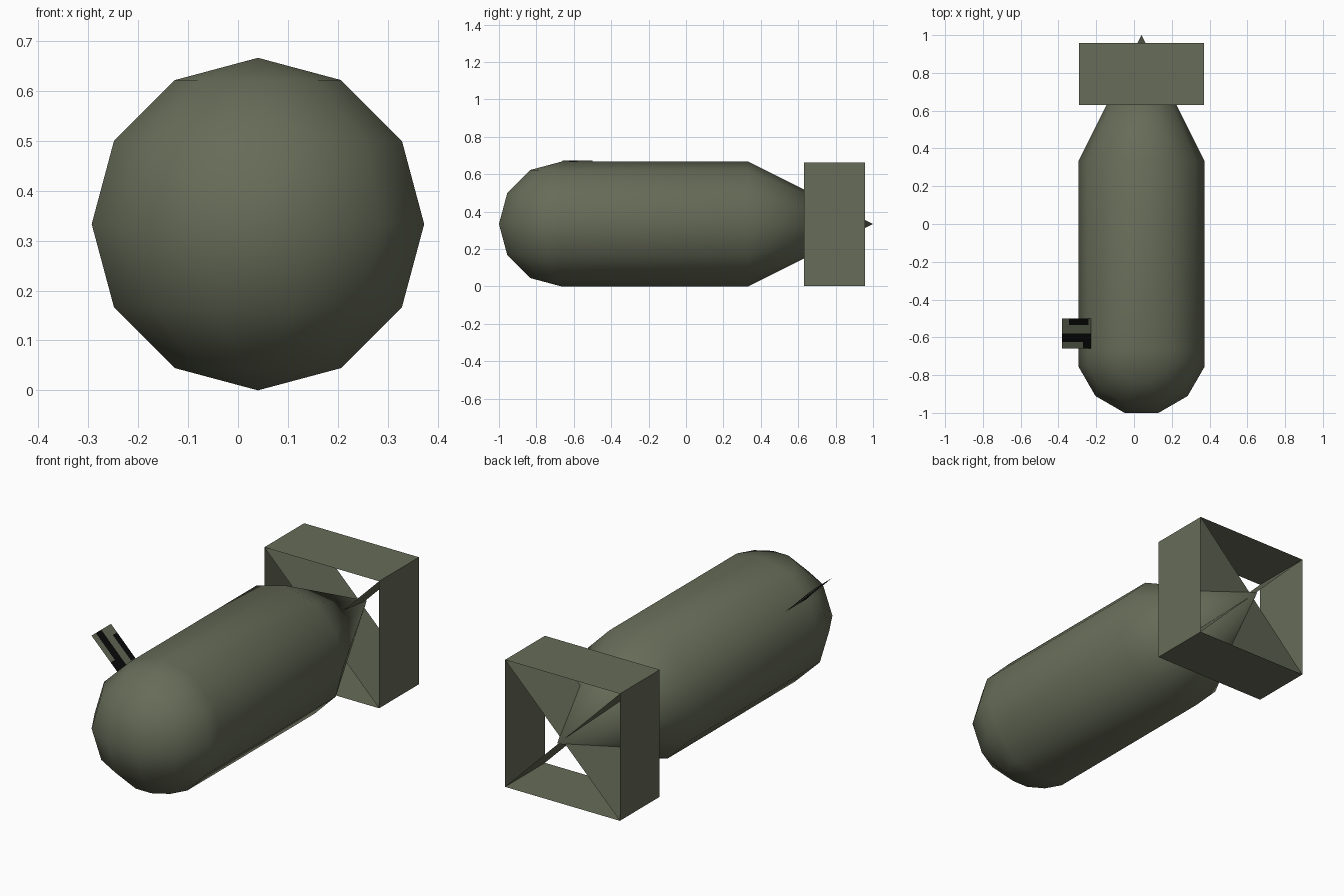
import bpy, bmesh, math
from mathutils import Matrix, Vector

cube = bpy.data.objects.get("Cube")
if cube:
    bpy.data.objects.remove(cube, do_unlink=True)

R = 1 / 3                        # body radius
AXIS = Vector((0.04, 0, R))      # line through the body centre


def material(name, rgb):
    m = bpy.data.materials.new(name)
    m.use_nodes = True
    m.diffuse_color = (*rgb, 1)
    bsdf = m.node_tree.nodes["Principled BSDF"]
    bsdf.inputs["Base Color"].default_value = (*rgb, 1)
    bsdf.inputs["Roughness"].default_value = 0.8
    return m


OLIVE = material("olive_drab", (0.135, 0.15, 0.098))
BLACK = material("black_paint", (0.003, 0.003, 0.003))


def finish(name, bm, mats=(OLIVE,), smooth=False):
    mesh = bpy.data.meshes.new(name)
    bm.to_mesh(mesh)
    bm.free()
    obj = bpy.data.objects.new(name, mesh)
    bpy.context.collection.objects.link(obj)
    for m in mats:
        mesh.materials.append(m)
    if smooth:
        bpy.ops.object.select_all(action="DESELECT")
        obj.select_set(True)
        bpy.context.view_layer.objects.active = obj
        bpy.ops.object.shade_smooth_by_angle(angle=math.radians(35))
    return obj


def extrude_back(bm, edges, dy):
    new = bmesh.ops.extrude_edge_only(bm, edges=edges)["geom"]
    verts = [g for g in new if isinstance(g, bmesh.types.BMVert)]
    bmesh.ops.translate(bm, verts=verts, vec=(0, dy, 0))
    return verts, [g for g in new if isinstance(g, bmesh.types.BMEdge)]


# Body: half-sphere nose, straight barrel, pointed tail cone
bm = bmesh.new()
bmesh.ops.create_uvsphere(bm, u_segments=12, v_segments=6, radius=R)
wide = 1 / math.cos(math.radians(15))
bm.transform(Matrix.Diagonal((wide, wide, 1, 1)) @ Matrix.Rotation(math.radians(15), 4, "Z"))
bmesh.ops.bisect_plane(bm, geom=bm.verts[:] + bm.edges[:] + bm.faces[:], dist=1e-5,
                       plane_co=(0, 0, 0), plane_no=(0, 1, 0), clear_outer=True)
rim = [e for e in bm.edges if all(abs(v.co.y) < 1e-4 for v in e.verts)]
_, rim = extrude_back(bm, rim, 1.0)
tip, _ = extrude_back(bm, rim, 2 / 3)
bmesh.ops.pointmerge(bm, verts=tip, merge_co=(0, 5 / 3, 0))
bmesh.ops.translate(bm, verts=bm.verts[:], vec=AXIS + Vector((0, -2 / 3, 0)))
bmesh.ops.recalc_face_normals(bm, faces=bm.faces[:])
finish("bomb_body", bm, smooth=True)

# Tail: thin square shroud and the crossed fins inside it
HALF, FRONT, BACK = 0.33, 0.63, 0.957
CORNERS = [(-1, -1), (1, -1), (1, 1), (-1, 1)]


def panel(bm, a, b):
    """Sheet running along the body between two shroud corners."""
    points = [(a, FRONT), (b, FRONT), (b, BACK), (a, BACK)]
    bm.faces.new([bm.verts.new(AXIS + Vector((c[0] * HALF, y, c[1] * HALF)))
                  for c, y in points])


bm = bmesh.new()
for i in range(4):
    panel(bm, CORNERS[i], CORNERS[(i + 1) % 4])
bmesh.ops.remove_doubles(bm, verts=bm.verts[:], dist=1e-4)
bmesh.ops.recalc_face_normals(bm, faces=bm.faces[:])
finish("tail_shroud", bm)

for name, i in (("tail_fin_a", 0), ("tail_fin_b", 1)):
    bm = bmesh.new()
    panel(bm, CORNERS[i], CORNERS[i + 2])
    finish(name, bm)

# Slanted side tab with black painted bars
XS = [-0.38, -0.345, -0.27, -0.24, -0.22]
YS = [-0.66, -0.625, -0.58, -0.535, -0.5]
bm = bmesh.new()
grid = [[bm.verts.new((x, y, 0.293 - x)) for x in XS] for y in YS]
for row in range(4):
    for col in range(4):
        f = bm.faces.new((grid[row][col], grid[row][col + 1],
                          grid[row + 1][col + 1], grid[row + 1][col]))
        full_bar = row == 1
        top_bar = row == 3 and col in (1, 2)
        corner_bar = row == 0 and col >= 2
        f.material_index = int(full_bar or top_bar or corner_bar)
finish("side_tab", bm, (OLIVE, BLACK))
